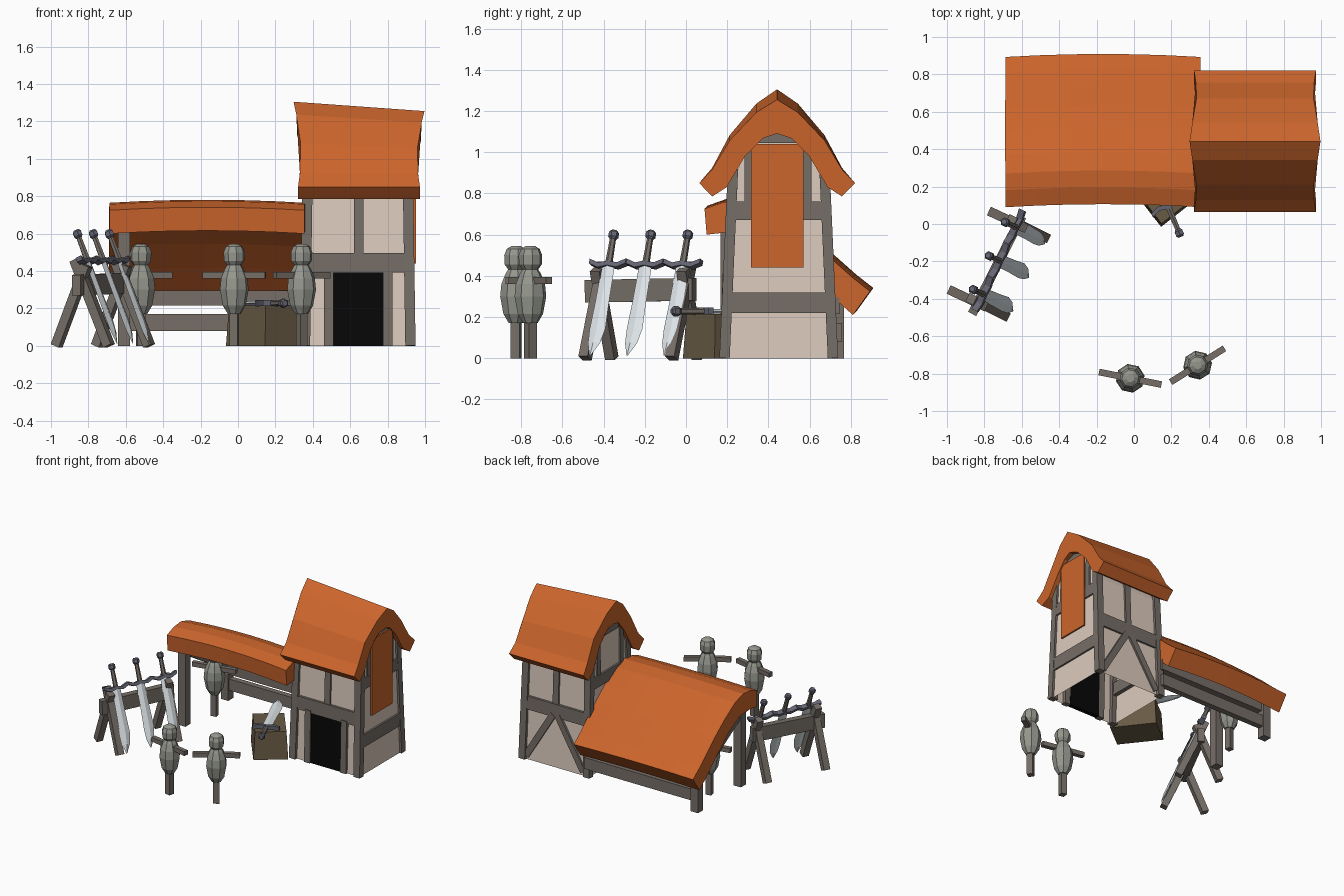
import bpy, bmesh, math
from mathutils import Vector, Matrix

if "Cube" in bpy.data.objects:
    bpy.data.objects.remove(bpy.data.objects["Cube"])


def material(name, rgb):
    m = bpy.data.materials.new(name)
    m.diffuse_color = (*rgb, 1)
    m.use_nodes = True
    m.node_tree.nodes["Principled BSDF"].inputs["Base Color"].default_value = m.diffuse_color
    return m


TILE = material("roof_tile", (0.6, 0.13, 0.025))
PLASTER = material("plaster", (0.72, 0.60, 0.51))
TIMBER = material("timber", (0.18, 0.155, 0.135))
DARK = material("dark_opening", (0.002, 0.002, 0.002))
STEEL = material("steel", (0.72, 0.77, 0.80))
IRON = material("iron", (0.13, 0.13, 0.17))
STRAW = material("straw", (0.30, 0.31, 0.27))
CRATE = material("crate_wood", (0.14, 0.105, 0.06))


def loft(name, rings, mat, matrix=None, open_floor=False):
    """Skin a list of equal-length closed rings and cap both ends."""
    bm = bmesh.new()
    vs = [[bm.verts.new(p) for p in r] for r in rings]
    n = len(rings[0])
    for a, b in zip(vs, vs[1:]):
        for i in range(n):
            j = (i + 1) % n
            bm.faces.new((a[i], a[j], b[j], b[i]))
    bm.faces.new(vs[0])
    bm.faces.new(vs[-1])
    bmesh.ops.recalc_face_normals(bm, faces=bm.faces)
    if open_floor:
        low = [f for f in bm.faces if all(v.co.z < 1e-4 for v in f.verts)]
        bmesh.ops.delete(bm, geom=low, context='FACES_ONLY')
    me = bpy.data.meshes.new(name)
    bm.to_mesh(me)
    bm.free()
    me.materials.append(mat)
    ob = bpy.data.objects.new(name, me)
    bpy.context.collection.objects.link(ob)
    if matrix:
        ob.matrix_world = matrix
    return ob


def beam(name, a, b, w, h, mat=TIMBER):
    """Square bar from a to b: w sideways, h along the up hint."""
    a, b = Vector(a), Vector(b)
    d = (b - a).normalized()
    hint = Vector((0, 1, 0)) if abs(d.z) > 0.98 else Vector((0, 0, 1))
    s = d.cross(hint).normalized()
    u = s.cross(d)
    sq = [(-1, -1), (1, -1), (1, 1), (-1, 1)]
    return loft(name, [[p + s * i * w / 2 + u * j * h / 2 for i, j in sq] for p in (a, b)], mat)


def turned(name, profile, sides, mat, matrix=None):
    """Low-sided turned form from (z, radius) pairs."""
    rings = [[(r * math.cos((k + .5) * math.tau / sides), r * math.sin((k + .5) * math.tau / sides), z)
              for k in range(sides)] for z, r in profile]
    return loft(name, rings, mat, matrix)


# Tower walls, tapering upward with a rounded gable
CX, CY = 0.64, 0.45
half = [(.265, 0), (.235, .8), (.17, 1.0), (.07, 1.12)]
prof = [(CY + y, z) for y, z in half] + [(CY - y, z) for y, z in reversed(half)]
loft("tower_walls", [[(CX + s * (.292 - .012 * z), y, z) for y, z in prof] for s in (-1, 1)],
     PLASTER, open_floor=True)

# Tower roof: curved shell, ridge overhanging and sloping to the right
outer = [(0, 1.28, .35), (.10, 1.215, .335), (.23, 1.07, .312), (.315, .92, .316), (.378, .85, .326)]
inner = [(.315, .785, .326), (.245, .83, .318), (.155, .99, .312), (.07, 1.08, .32), (0, 1.105, .33)]
right_half = outer + inner
left_half = [(-y, z, x) for y, z, x in reversed(right_half[1:-1])]
loft("tower_roof", [[(CX + .007 + s * x, .442 + y, z - s * .025 * max(0, (z - .85) / .43))
                     for y, z, x in right_half + left_half] for s in (-1, 1)], TILE)

# Corner posts
for sx in (-1, 1):
    for sy in (-1, 1):
        beam("corner_post", (CX + sx * .282, CY + sy * .263, 0), (CX + sx * .268, CY + sy * .222, .92), .055, .05)

# Side framing, mirrored left and right
for sx in (-1, 1):
    x = CX + sx * .28
    beam("side_low_rail", (x, .2, .27), (x, .7, .27), .045, .10)
    beam("side_high_rail", (x - sx * .005, .22, .715), (x - sx * .005, .68, .715), .045, .09)
    beam("gable_tie", (x - sx * .005, .35, 1.07), (x - sx * .005, .54, 1.07), .04, .05)
    for y in (.305, .59):
        beam("gable_stud", (x - sx * .005, y, .75), (x - sx * .008, y, 1.03), .04, .04)
beam("banner", (.945, .4425, .44), (.945, .4425, 1.04), .012, .255, TILE)

# Front and back framing
for y0, label in ((.205, "front"), (.695, "back")):
    s = 1 if y0 < CY else -1
    beam(label + "_rail", (.36, y0, .445), (.92, y0, .445), .04, .105)
    beam(label + "_stud", (.645, y0 + s * .005, .49), (.645, y0 + s * .02, .88), .05, .04)
for x in (.485, .80):
    beam("door_jamb", (x, .19, 0), (x, .2, .41), .05, .045)
beam("door_opening", (.645, .196, 0), (.645, .204, .40), .27, .035, DARK)
for s in (-1, 1):
    beam("back_brace", (.645 + s * .02, .703, .41), (.645 + s * .25, .711, .03), .03, .05)

# Lean-to roof: thick sagging slab
lean = [(.09, .725), (.18, .757), (.27, .765), (.37, .735), (.5, .655), (.62, .56), (.72, .47), (.81, .39),
        (.893, .325), (.81, .21), (.72, .29), (.6, .40), (.45, .53), (.31, .605), (.19, .61), (.10, .60)]
rings = []
for k in range(7):
    u = k / 3 - 1
    bow = .016 * (1 - u * u)
    rings.append([(-.165 + u * (.525 - .01 * abs(y - .5)), y + bow, z + bow) for y, z in lean])
loft("lean_to_roof", rings, TILE)

# Lean-to frame
beam("lean_to_front_post", (-.61, .20, 0), (-.61, .20, .66), .065, .065)
beam("lean_to_back_post", (-.61, .735, 0), (-.61, .735, .30), .065, .065)
beam("back_low_rail", (-.6, .735, .125), (.36, .735, .125), .045, .09)
beam("back_plate", (-.62, .72, .255), (.36, .72, .255), .05, .08)
beam("side_plate", (-.61, .2, .585), (-.61, .72, .27), .05, .06)

# Training dummies
for x, y, ang in ((-.02, -.825, -.2), (.34, -.755, .56), (-.52, .45, .2)):
    m = Matrix.Translation((x, y, 0)) @ Matrix.Rotation(ang, 4, 'Z')
    turned("dummy_body", [(.17, .035), (.215, .062), (.30, .078), (.36, .072), (.41, .052), (.435, .036)],
           8, STRAW, m)
    turned("dummy_head", [(.425, .034), (.455, .056), (.50, .058), (.53, .046), (.545, .022)], 8, STRAW, m)
    beam("dummy_pole", (0, 0, 0), (0, 0, .2), .045, .045).matrix_world = m
    beam("dummy_arms", (-.17, 0, .378), (.17, 0, .378), .035, .035).matrix_world = m


def sword(pommel, tip, width_dir):
    p, t = Vector(pommel), Vector(tip)
    d, w = (t - p).normalized(), Vector(width_dir).normalized()
    n = d.cross(w)
    m = Matrix.Translation(p) @ Matrix((w, n, d)).transposed().to_4x4()
    turned("sword_pommel", [(-.015, .016), (-.005, .025), (.02, .025), (.03, .016)], 6, IRON, m)
    turned("sword_grip", [(.025, .015), (.16, .018)], 6, TIMBER, m)
    loft("sword_guard", [[(x, -.018, z - .012), (x, .018, z - .012), (x, .018, z + .012), (x, -.018, z + .012)]
                         for x, z in ((-.098, .15), (-.05, .17), (0, .16), (.05, .17), (.098, .15))], IRON, m)
    blade = ((.16, .034, 0), (.36, .037, 0), (.5, .042, 0), (.575, .032, -.006), (.64, .003, -.016))
    loft("sword_blade", [[(c - h, 0, z), (c, -.011 * min(1, h * 30), z), (c + h, 0, z),
                          (c, .011 * min(1, h * 30), z)] for z, h, c in blade], STEEL, m)


# Sword rack: two crossed-leg trestles and a board, three leaning swords
for dx, dy in ((0, 0), (.215, .42)):
    beam("rack_leg", (-.97 + dx, -.36 + dy, 0), (-.81 + dx, -.435 + dy, .43), .05, .05)
    beam("rack_leg", (-.69 + dx, -.49 + dy, 0), (-.87 + dx, -.40 + dy, .46), .05, .05)
beam("rack_board", (-.865, -.48, .325), (-.60, .04, .335), .05, .11)
for i in range(3):
    x, y = -.86 + .085 * i, -.35 + .18 * i
    sword((x, y, .605), (x + .225, y - .1, .01), (.43, .9, 0))

# Crate, slightly tapered and turned, with a sword on top
turn = Matrix.Translation((.145, -.015, 0)) @ Matrix.Rotation(math.radians(38), 4, 'Z')
loft("crate", [[(e, e, z), (.25 - e, e, z), (.25 - e, .34 - e, z), (e, .34 - e, z)]
               for z, e in ((0, 0), (.215, .012))], CRATE, turn)
sword((.245, -.055, .228), (0, .54, .228), (.92, .39, 0))
